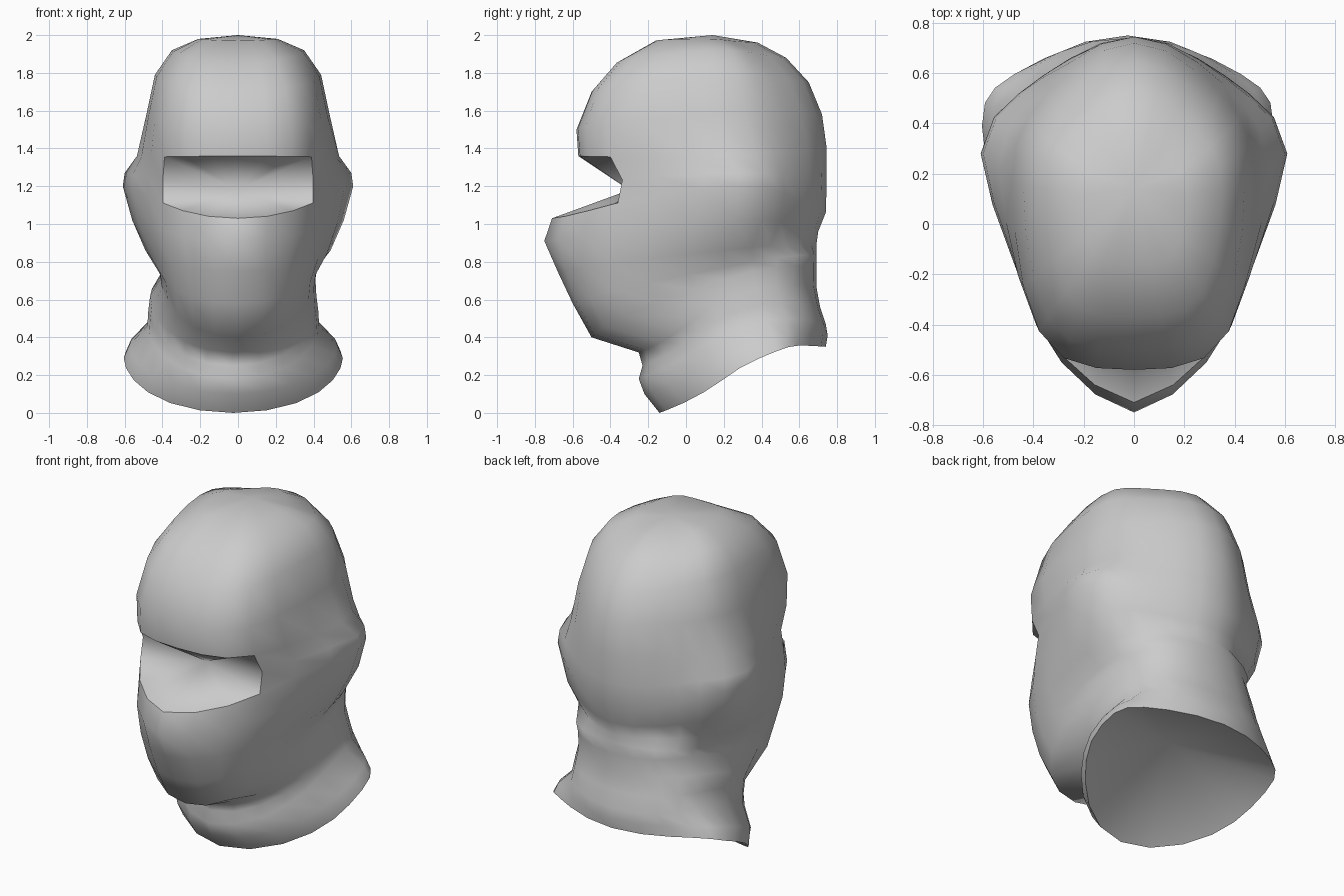
import bpy
import bmesh
from math import cos, sin, tau, radians
from mathutils import Vector

default_cube = bpy.data.objects.get("Cube")
if default_cube:
    bpy.data.objects.remove(default_cube, do_unlink=True)

# Single cloth colour
cloth = bpy.data.materials.new("grey_cloth")
cloth.use_nodes = True
grey = (0.6, 0.6, 0.6, 1)
cloth.diffuse_color = grey
cloth.node_tree.nodes["Principled BSDF"].inputs["Base Color"].default_value = grey

SEGMENTS = 24
BROW, LIP = 4, 6          # rings above and below the eye opening
CHIN = 10                 # last ring of the face, the neck starts below
FLARE = 14                # first ring of the flared hem
EYE_COLUMNS = 3           # columns removed on each side of the middle

# Tilted rings, crown to hem: front y, front z, half width, side y, side z, back y, back z
rings = [
    (-.16, 1.97, .21, .12, 1.98, .38, 1.96),
    (-.37, 1.85, .35, .14, 1.92, .53, 1.88),
    (-.5, 1.7, .44, .15, 1.79, .65, 1.75),
    (-.58, 1.5, .485, .17, 1.58, .72, 1.58),
    (-.57, 1.36, .5, .22, 1.36, .745, 1.4),
    (-.51, 1.2, .51, .28, 1.27, .745, 1.22),
    (-.62, 1.03, .51, .28, 1.2, .74, 1.06),
    (-.66, .91, .5, .26, 1.02, .7, .96),
    (-.64, .75, .46, .2, .86, .69, .89),
    (-.6, .58, .42, .2, .77, .69, .84),
    (-.5, .4, .41, .21, .71, .69, .77),
    (-.25, .32, .44, .25, .62, .69, .67),
    (-.23, .25, .45, .28, .54, .71, .56),
    (-.25, .18, .455, .3, .46, .74, .47),
    (-.22, .1, .55, .36, .36, .75, .41),
    (-.14, 0, .58, .39, .29, .74, .35),
]
# Extra forward push that sharpens the covered nose, and ear bumps at the sides
nose_push = {LIP: .09, LIP + 1: .09, LIP + 2: .04}
ear_bump = {BROW: .035, BROW + 1: .09, LIP: .1, LIP + 1: .06, LIP + 2: .03}


def blend(front, side, back, angle):
    """Smooth closed curve through front, side and back values."""
    mean = (front + back) / 2
    return ((mean + side) / 2 + (front - back) / 2 * cos(angle)
            + (mean - side) / 2 * cos(2 * angle))


def corner_push(index, is_front):
    """Forward shift of the diagonals: square brow, narrow nape, pointed hem."""
    if not is_front:
        return .06 if index < CHIN - 1 or index >= FLARE else 0
    if index < LIP:
        return .18 * rings[index][2]
    return .05 if index <= CHIN else -.06


def ring_point(index, angle):
    fy, fz, width, sy, sz, by, bz = rings[index]
    is_front = cos(angle) > 0
    x = width * sin(angle)
    if is_front or index >= CHIN - 1:
        x += .05 * width * (sin(angle) + sin(3 * angle))
    x += ear_bump.get(index, 0) * abs(sin(angle)) ** 13 * (1 if x > 0 else -1)
    push = nose_push.get(index, 0) * max(cos(angle), 0) ** 20
    push += corner_push(index, is_front) * sin(2 * angle) ** 2
    return Vector((x if index <= CHIN else x - .025,
                   blend(fy, sy, by, angle) - push,
                   blend(fz, sz, bz, angle)))


bm = bmesh.new()
grid = [[bm.verts.new(ring_point(r, tau * s / SEGMENTS)) for s in range(SEGMENTS)]
        for r in range(len(rings))]

# Crown cap
crown = bm.verts.new((0, .14, 2))
for s in range(SEGMENTS):
    bm.faces.new((crown, grid[0][s], grid[0][(s + 1) % SEGMENTS]))

# Hood skin, leaving the eye opening free
for r in range(len(rings) - 1):
    for s in range(SEGMENTS):
        from_middle = min(s, SEGMENTS - 1 - s)
        if BROW <= r < LIP and from_middle < EYE_COLUMNS:
            continue
        n = (s + 1) % SEGMENTS
        bm.faces.new((grid[r][s], grid[r + 1][s], grid[r + 1][n], grid[r][n]))

# Unused points inside the opening
bmesh.ops.delete(bm, geom=[v for v in bm.verts if not v.link_faces], context='VERTS')

# Inner lining: shallow fans behind the eye opening and up inside the neck
rims = [e for e in bm.edges if e.is_boundary]
eye_centre = bm.verts.new((0, -.3, 1.18))
neck_centre = bm.verts.new((0, .3, .42))
for edge in rims:
    high = edge.verts[0].co.z > .9
    bm.faces.new((*edge.verts, eye_centre if high else neck_centre))
    edge.smooth = False

bmesh.ops.recalc_face_normals(bm, faces=bm.faces)
mesh = bpy.data.meshes.new("hood")
bm.to_mesh(mesh)
bm.free()
mesh.materials.append(cloth)
hood = bpy.data.objects.new("hood", mesh)
bpy.context.collection.objects.link(hood)

# Smooth cloth with crisp hems
bpy.ops.object.select_all(action='DESELECT')
hood.select_set(True)
bpy.context.view_layer.objects.active = hood
bpy.ops.object.shade_smooth_by_angle(angle=radians(75), keep_sharp_edges=True)
